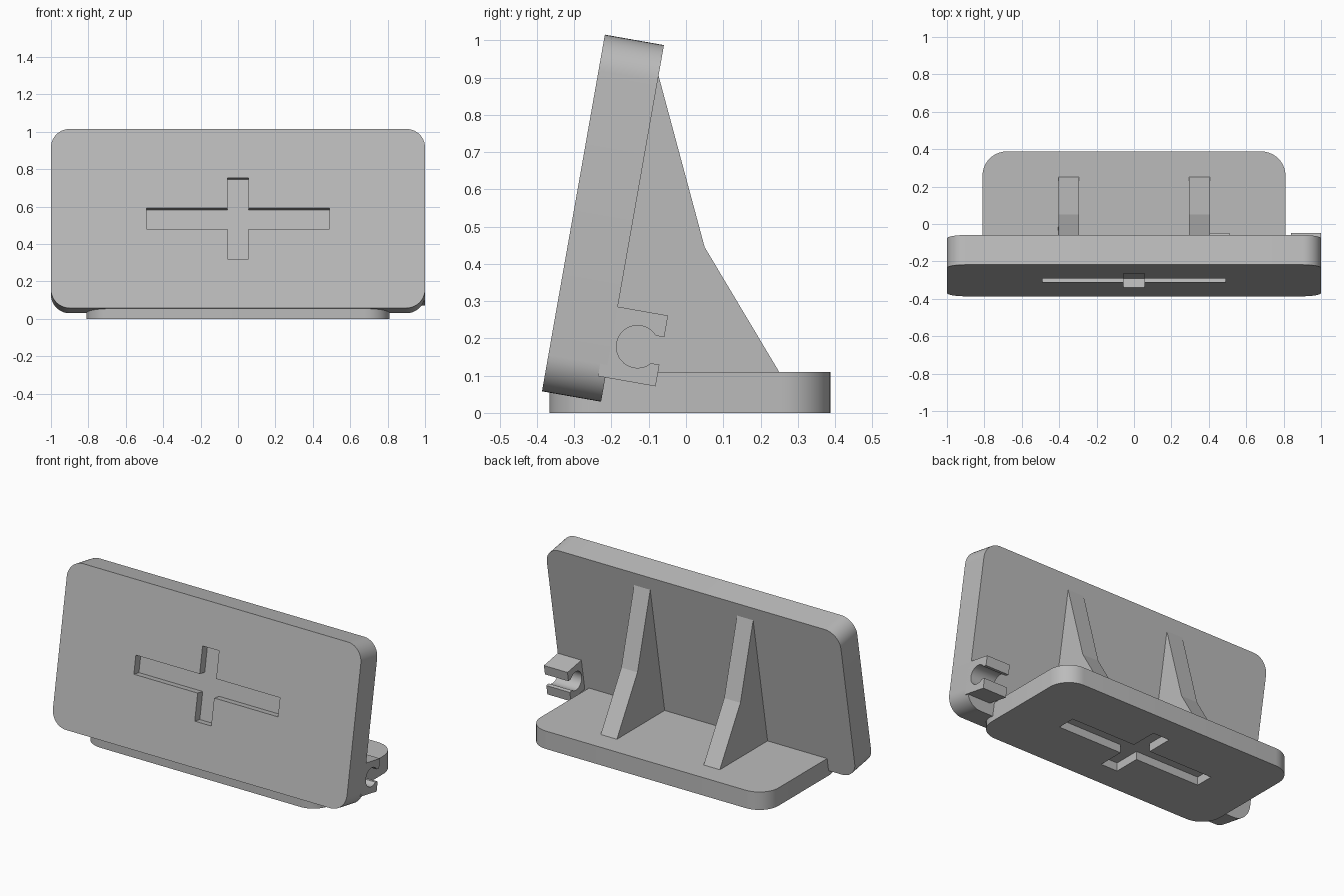
import bpy, bmesh
from math import radians, sin, cos, asin, pi
from mathutils import Matrix

cube = bpy.data.objects.get("Cube")
if cube:
    bpy.data.objects.remove(cube, do_unlink=True)

GREY = (0.5, 0.5, 0.5, 1.0)
grey = bpy.data.materials.new("light grey")
grey.use_nodes = True
grey.diffuse_color = GREY
grey.node_tree.nodes["Principled BSDF"].inputs["Base Color"].default_value = GREY


def prism(name, outline, low, high, place):
    """Extrude a flat outline from low to high along local z, then place it."""
    bm = bmesh.new()
    face = bm.faces.new([bm.verts.new((a, b, low)) for a, b in outline])
    grown = bmesh.ops.extrude_face_region(bm, geom=[face], use_keep_orig=True)
    top = [v for v in grown["geom"] if isinstance(v, bmesh.types.BMVert)]
    bmesh.ops.translate(bm, verts=top, vec=(0, 0, high - low))
    bmesh.ops.recalc_face_normals(bm, faces=bm.faces)
    mesh = bpy.data.meshes.new(name)
    bm.to_mesh(mesh)
    bm.free()
    mesh.materials.append(grey)
    obj = bpy.data.objects.new(name, mesh)
    obj.matrix_world = place
    bpy.context.collection.objects.link(obj)
    return obj


def arc(cx, cy, r, start, end, steps):
    angles = [start + (end - start) * i / steps for i in range(steps + 1)]
    return [(cx + r * cos(t), cy + r * sin(t)) for t in angles]


def rounded_rect(half_w, y0, y1, r):
    corners = [(half_w - r, y1 - r), (r - half_w, y1 - r),
               (r - half_w, y0 + r), (half_w - r, y0 + r)]
    return [p for i, (x, y) in enumerate(corners)
            for p in arc(x, y, r, i * pi / 2, (i + 1) * pi / 2, 10)]


def cross(cy, long=0.49, short=0.22, w=0.056):
    quarter = [(long, w), (w, w), (w, short)]
    pts = quarter + [(-x, y) for x, y in reversed(quarter)]
    pts += [(-x, -y) for x, y in pts]
    return [(x, y + cy) for x, y in pts]


def activate(obj):
    bpy.context.view_layer.update()
    for other in bpy.context.selected_objects:
        other.select_set(False)
    obj.select_set(True)
    bpy.context.view_layer.objects.active = obj


def carve(obj, cutter):
    cutter.hide_render = True
    activate(obj)
    mod = obj.modifiers.new("recess", 'BOOLEAN')
    mod.operation = 'DIFFERENCE'
    mod.solver = 'EXACT'
    mod.object = cutter
    bpy.ops.object.modifier_apply(modifier=mod.name)
    bpy.data.objects.remove(cutter, do_unlink=True)


def smooth(obj):
    activate(obj)
    bpy.ops.object.shade_smooth_by_angle(angle=radians(30))


# Frames: leaning panel (origin at its lower back edge) and side profiles
leaning = Matrix.Translation((0, -0.228, 0.03)) @ Matrix.Rotation(radians(80), 4, 'X')
sideways = Matrix.Rotation(radians(90), 4, 'Y')
upright = Matrix.Rotation(radians(90), 4, 'X') @ sideways

# Foot plate with a cross recess underneath
base = prism("base_plate", rounded_rect(0.81, -0.367, 0.388, 0.13), 0, 0.11, Matrix())
carve(base, prism("base_cutter", cross(0.01), -0.05, 0.05, Matrix()))
smooth(base)

# Leaning panel with a cross recess in its front
panel = prism("leaning_panel", rounded_rect(1, 0, 0.972, 0.1), 0, 0.161, leaning)
carve(panel, prism("panel_cutter", cross(0.486), 0.111, 0.22, leaning))
smooth(panel)

# Two support ribs, sunk slightly into the panel and the base
rib = [(-0.075, 0.91), (0.05, 0.445), (0.25, 0.11), (0.25, 0.08), (-0.25, 0.08), (-0.1, 0.88)]
for side, x in (("left", 0.35), ("right", -0.35)):
    prism(side + "_rib", rib, x - 0.055, x + 0.055, upright)

# C-shaped cable clips on the back of the panel
u, v, r, gap = 0.071, 0.1625, 0.057, 0.0375
mouth = asin(gap / r)
clip = [(0.137, v + gap), (0.137, 0.259), (-0.02, 0.259), (-0.02, 0.066),
        (0.137, 0.066), (0.137, v - gap)]
clip += arc(u, v, r, 2 * pi - mouth, mouth, 28)
for name, x0, x1 in (("outer_cable_clip", 0.84, 1.0), ("inner_cable_clip", 0.35, 0.51)):
    smooth(prism(name, clip, x0, x1, leaning @ sideways))
